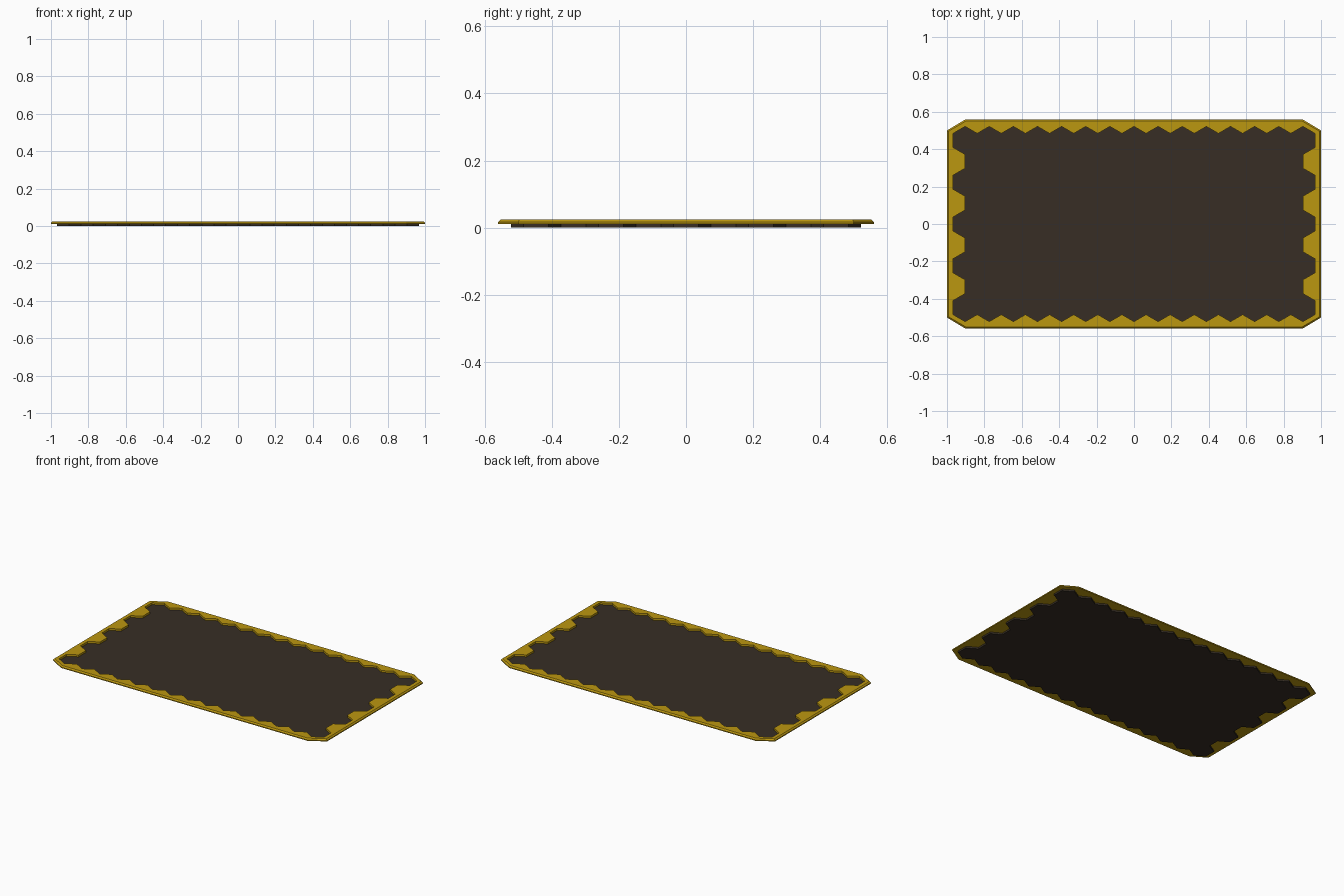
import bpy, bmesh, math

if "Cube" in bpy.data.objects:
    bpy.data.objects.remove(bpy.data.objects["Cube"])

# hexagon grid: 9 rows, alternately 15 and 14 cells, pointed ends up
W = 0.129
R = W / math.sqrt(3)
ROWS, COLS = 9, 15
PITCH = 1.5 * R
Y_TOP = PITCH * (ROWS - 1) / 2
X_END = W * COLS / 2


def material(name, rgb):
    m = bpy.data.materials.new(name)
    m.diffuse_color = (*rgb, 1.0)
    m.use_nodes = True
    m.node_tree.nodes["Principled BSDF"].inputs["Base Color"].default_value = m.diffuse_color
    return m


gold = material("gold", (0.50, 0.31, 0.005))
dark = material("dark_brown", (0.038, 0.027, 0.018))


def stack(name, rings, mat):
    """Closed solid through a stack of (outline, z) rings."""
    bm = bmesh.new()
    loops = [[bm.verts.new((x, y, z)) for x, y in pts] for pts, z in rings]
    n = len(loops[0])
    bm.faces.new(loops[0][::-1])
    bm.faces.new(loops[-1])
    for a, b in zip(loops, loops[1:]):
        for i in range(n):
            j = (i + 1) % n
            bm.faces.new((a[i], a[j], b[j], b[i]))
    bmesh.ops.recalc_face_normals(bm, faces=bm.faces)
    me = bpy.data.meshes.new(name)
    bm.to_mesh(me)
    bm.free()
    me.materials.append(mat)
    ob = bpy.data.objects.new(name, me)
    bpy.context.collection.objects.link(ob)
    return ob


def honeycomb_outline():
    half = []
    # zigzag top edge, left to right
    for i in range(COLS):
        x = -X_END + W * (i + 0.5)
        half.append((x, Y_TOP + R))
        if i < COLS - 1:
            half.append((x + W / 2, Y_TOP + R / 2))
    # stepped right edge, top to bottom
    for r in range(ROWS):
        x = X_END - (W / 2 if r % 2 else 0)
        y = Y_TOP - PITCH * r
        half += [(x, y + R / 2), (x, y - R / 2)]
    # the other half is the same turned by 180 degrees
    return half + [(-x, -y) for x, y in half]


def octagon(inset):
    k = inset
    q = [(1 - k, 0.5 - k * 0.5), (0.9 - k * 0.5, 0.56 - k)]
    right = [(q[0][0], -q[0][1]), q[0], q[1]]
    return right + [(-q[1][0], q[1][1])] + [(-x, -y) for x, y in right] + [(q[1][0], -q[1][1])]


hexes = honeycomb_outline()

# dark honeycomb board
stack("honeycomb_board", [(hexes, 0.0), (hexes, 0.012)], dark)

# gold border with bevelled outer edge, honeycomb opening cut through it
frame = stack("border_frame", [(octagon(0), 0.011), (octagon(0), 0.017),
                               (octagon(0.008), 0.025)], gold)
cutter = stack("opening_cutter", [(hexes, -0.05), (hexes, 0.08)], gold)
cutter.hide_render = True
mod = frame.modifiers.new("opening", 'BOOLEAN')
mod.operation = 'DIFFERENCE'
mod.solver = 'EXACT'
mod.object = cutter
bpy.context.view_layer.objects.active = frame
frame.select_set(True)
bpy.ops.object.modifier_apply(modifier=mod.name)
bpy.data.objects.remove(cutter)
